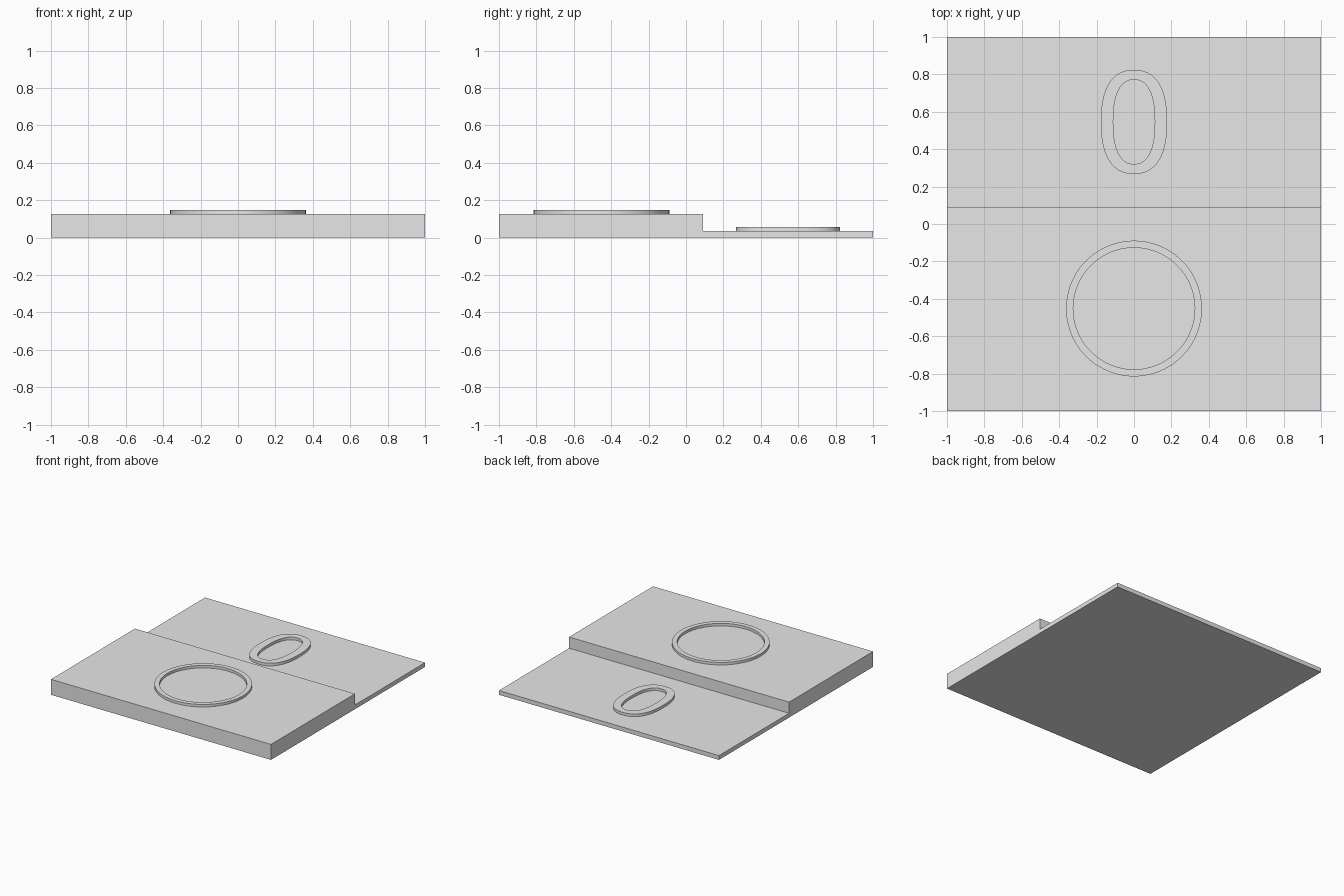
import bpy
import bmesh
import math

cube = bpy.data.objects.get("Cube")
if cube:
    bpy.data.objects.remove(cube)

grey = bpy.data.materials.new("plain_grey")
grey.use_nodes = True
grey.diffuse_color = (0.8, 0.8, 0.8, 1)
grey.node_tree.nodes["Principled BSDF"].inputs["Base Color"].default_value = (0.8, 0.8, 0.8, 1)

FRONT_TOP, BACK_TOP, STEP_Y = 0.127, 0.035, 0.09


def finish(name, bm):
    bmesh.ops.recalc_face_normals(bm, faces=bm.faces)
    mesh = bpy.data.meshes.new(name)
    bm.to_mesh(mesh)
    bm.free()
    mesh.materials.append(grey)
    obj = bpy.data.objects.new(name, mesh)
    bpy.context.collection.objects.link(obj)
    return obj


def stepped_base():
    """Side profile pushed across the full width."""
    profile = [(-1, 0), (1, 0), (1, BACK_TOP), (STEP_Y, BACK_TOP),
               (STEP_Y, FRONT_TOP), (-1, FRONT_TOP)]
    bm = bmesh.new()
    face = bm.faces.new([bm.verts.new((-1, y, z)) for y, z in profile])
    new = bmesh.ops.extrude_face_region(bm, geom=[face])["geom"]
    moved = [v for v in new if isinstance(v, bmesh.types.BMVert)]
    bmesh.ops.translate(bm, verts=moved, vec=(2, 0, 0))
    finish("stepped_base", bm)


def outline(bm, cy, z, rx, ry, power, count):
    """Closed loop of points: round at power 2, squarer above it."""
    loop = []
    for i in range(count):
        a = math.tau * i / count
        c, s = math.cos(a), math.sin(a)
        x = rx * math.copysign(abs(c) ** (2 / power), c)
        y = ry * math.copysign(abs(s) ** (2 / power), s)
        loop.append(bm.verts.new((x, cy + y, z)))
    return loop


def raised_ring(name, cy, z, height, outer, inner, power=2.0, count=96):
    """Flat-topped band with straight walls, standing on the base."""
    bm = bmesh.new()
    loops = [outline(bm, cy, level, *radii, power, count)
             for radii, level in ((outer, z), (outer, z + height),
                                  (inner, z + height), (inner, z))]
    for a, b in zip(loops, loops[1:]):
        for i in range(count):
            j = (i + 1) % count
            bm.faces.new((a[i], a[j], b[j], b[i]))
    obj = finish(name, bm)
    bpy.ops.object.select_all(action="DESELECT")
    obj.select_set(True)
    bpy.context.view_layer.objects.active = obj
    bpy.ops.object.shade_smooth_by_angle(angle=math.radians(30))


stepped_base()
raised_ring("round_ring", -0.452, FRONT_TOP, 0.021, (0.363, 0.363), (0.325, 0.325))
raised_ring("oval_ring", 0.546, BACK_TOP, 0.022, (0.177, 0.278), (0.111, 0.225), power=2.4)
